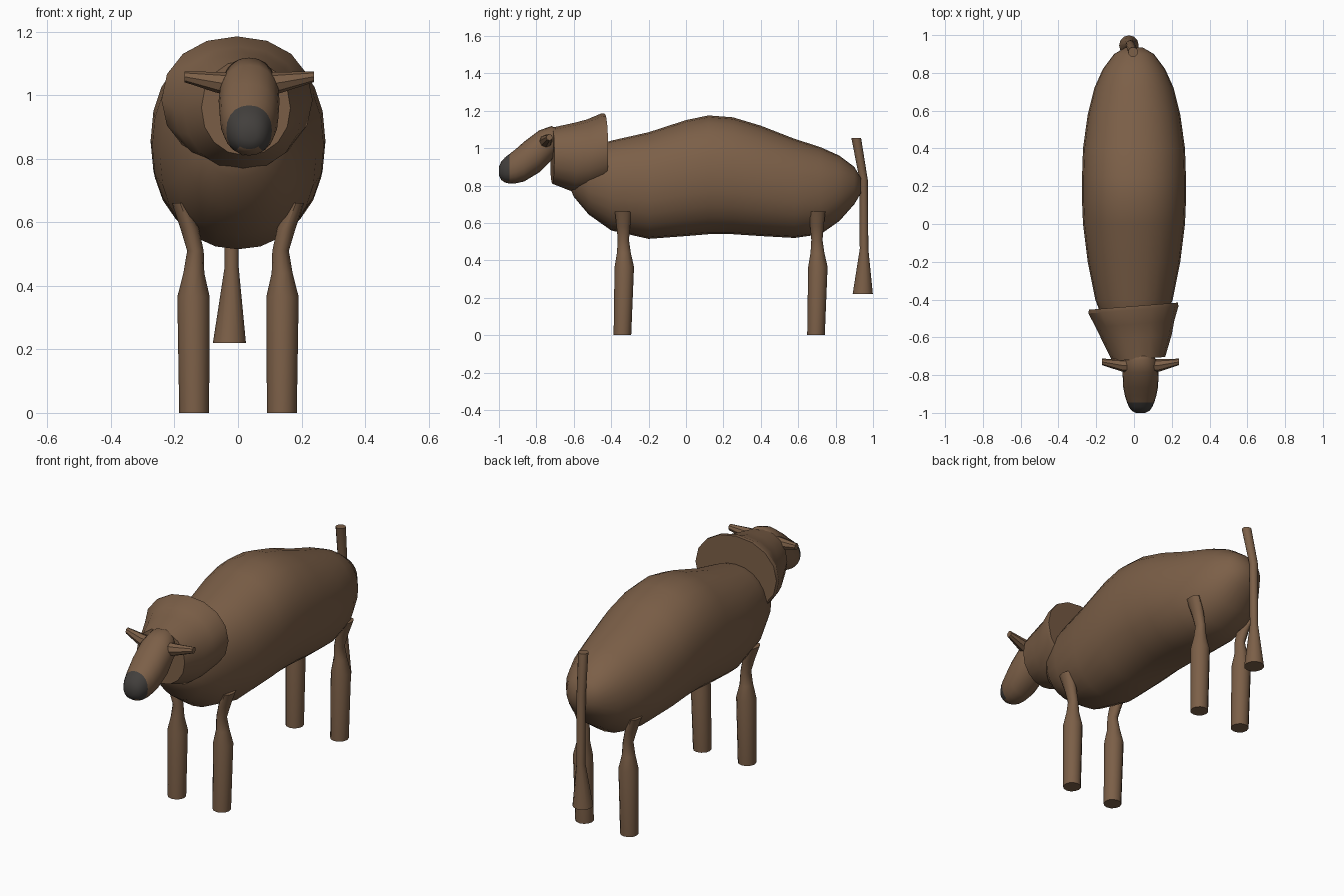
import bpy, bmesh, math
from mathutils import Vector

cube = bpy.data.objects.get("Cube")
if cube:
    bpy.data.objects.remove(cube, do_unlink=True)


def material(name, colour):
    m = bpy.data.materials.new(name)
    m.use_nodes = True
    m.diffuse_color = (*colour, 1)
    m.node_tree.nodes["Principled BSDF"].inputs["Base Color"].default_value = (*colour, 1)
    return m


brown = material("brown hide", (0.2, 0.115, 0.064))
grey = material("dark grey muzzle", (0.055, 0.05, 0.046))
X, Y, Z = (1, 0, 0), (0, 1, 0), (0, 0, 1)


def loft(name, rings, u=X, v=Y, sides=12, angle=40, power=1.0, muzzle=None):
    """Skin rings (centre, radius along u, radius along v); a power under 1 squares them."""
    bm = bmesh.new()
    u, v = Vector(u), Vector(v)

    def bend(t):
        return math.copysign(abs(t) ** power, t)

    loops = []
    for centre, ru, rv in rings:
        angles = [2 * math.pi * i / sides for i in range(sides)]
        loops.append([bm.verts.new(Vector(centre) + u * ru * bend(math.cos(a))
                                   + v * rv * bend(math.sin(a))) for a in angles])
    for a, b in zip(loops, loops[1:]):
        for i in range(sides):
            j = (i + 1) % sides
            bm.faces.new((a[i], a[j], b[j], b[i]))
    bm.faces.new(loops[0])
    bm.faces.new(loops[-1])
    bmesh.ops.recalc_face_normals(bm, faces=bm.faces)
    if muzzle:
        for f in bm.faces:
            f.material_index = int(muzzle(f))
    mesh = bpy.data.meshes.new(name)
    bm.to_mesh(mesh)
    bm.free()
    for m in (brown, grey) if muzzle else (brown,):
        mesh.materials.append(m)
    ob = bpy.data.objects.new(name, mesh)
    bpy.context.collection.objects.link(ob)
    bpy.ops.object.select_all(action='DESELECT')
    ob.select_set(True)
    bpy.context.view_layer.objects.active = ob
    bpy.ops.object.shade_smooth_by_angle(angle=math.radians(angle))


def along_y(x, sections):
    """Turn (y, low, high, half width) sections into rings."""
    return [((x, y, (lo + hi) / 2), w, (hi - lo) / 2) for y, lo, hi, w in sections]


# Barrel body
loft("body", along_y(0, [
    (-0.63, 0.81, 0.88, 0.03), (-0.6, 0.74, 0.95, 0.1), (-0.52, 0.645, 1.0, 0.16),
    (-0.4, 0.56, 1.04, 0.205), (-0.2, 0.515, 1.085, 0.245), (0, 0.53, 1.15, 0.27),
    (0.12, 0.54, 1.175, 0.275), (0.25, 0.54, 1.165, 0.275), (0.4, 0.53, 1.12, 0.27),
    (0.58, 0.52, 1.05, 0.245), (0.72, 0.54, 1.005, 0.21), (0.82, 0.61, 0.96, 0.165),
    (0.9, 0.7, 0.9, 0.105), (0.935, 0.76, 0.84, 0.045)]),
    X, Z, sides=24, angle=60, power=0.92)

# Flared neck, skewed a little sideways, with a flat back
loft("neck", [((0.025, -0.715, 0.96), 0.14, 0.15), ((0.015, -0.6, 0.95), 0.185, 0.185),
              ((0.005, -0.53, 0.96), 0.208, 0.193), ((-0.003, -0.455, 0.985), 0.238, 0.2),
              ((-0.003, -0.435, 0.99), 0.236, 0.195)],
     (1, 0.08, 0), Z, sides=16, angle=30, power=0.95)

# Drooping head; the forward-facing tip is the dark muzzle
loft("head", along_y(0.035, [
    (-1.0, 0.855, 0.9, 0.025), (-0.988, 0.83, 0.928, 0.048), (-0.968, 0.817, 0.95, 0.062),
    (-0.945, 0.81, 0.968, 0.072), (-0.91, 0.812, 0.995, 0.083), (-0.865, 0.822, 1.035, 0.092),
    (-0.785, 0.87, 1.095, 0.096), (-0.72, 0.935, 1.118, 0.084), (-0.685, 0.99, 1.105, 0.055),
    (-0.665, 1.03, 1.07, 0.02)]),
    X, Z, sides=20, angle=60, power=0.92,
    muzzle=lambda f: f.calc_center_median().y < -0.95 and f.normal.z > -0.75)

# Tapered ears
for side, label in ((1, "left"), (-1, "right")):
    loft(label + "_ear", [((0.035 + side * 0.06, -0.75, 1.035), 0.036, 0.036),
                          ((0.035 + side * 0.1, -0.748, 1.04), 0.033, 0.033),
                          ((0.035 + side * 0.204, -0.73, 1.058), 0.017, 0.017)], Y, Z, sides=8)

# Legs: stout shank, pinched hock, flared top against the belly
for end, y in (("front", -0.34), ("back", 0.695)):
    for side, label in ((1, "left"), (-1, "right")):
        loft(f"{end}_{label}_leg", [
            ((side * 0.138, y, 0), 0.047, 0.047),
            ((side * 0.14, y + 0.01, 0.365), 0.051, 0.052),
            ((side * 0.139, y + 0.008, 0.44), 0.033, 0.037),
            ((side * 0.134, y + 0.005, 0.51), 0.026, 0.03),
            ((side * 0.152, y + 0.005, 0.58), 0.029, 0.036),
            ((side * 0.182, y + 0.005, 0.66), 0.026, 0.045)])

# Tail: upright stub, thin drop and widened tuft
loft("tail", [((-0.005, 0.91, 1.055), 0.026, 0.026), ((-0.02, 0.95, 0.83), 0.024, 0.022),
              ((-0.02, 0.952, 0.46), 0.022, 0.023), ((-0.027, 0.945, 0.22), 0.052, 0.054)])
